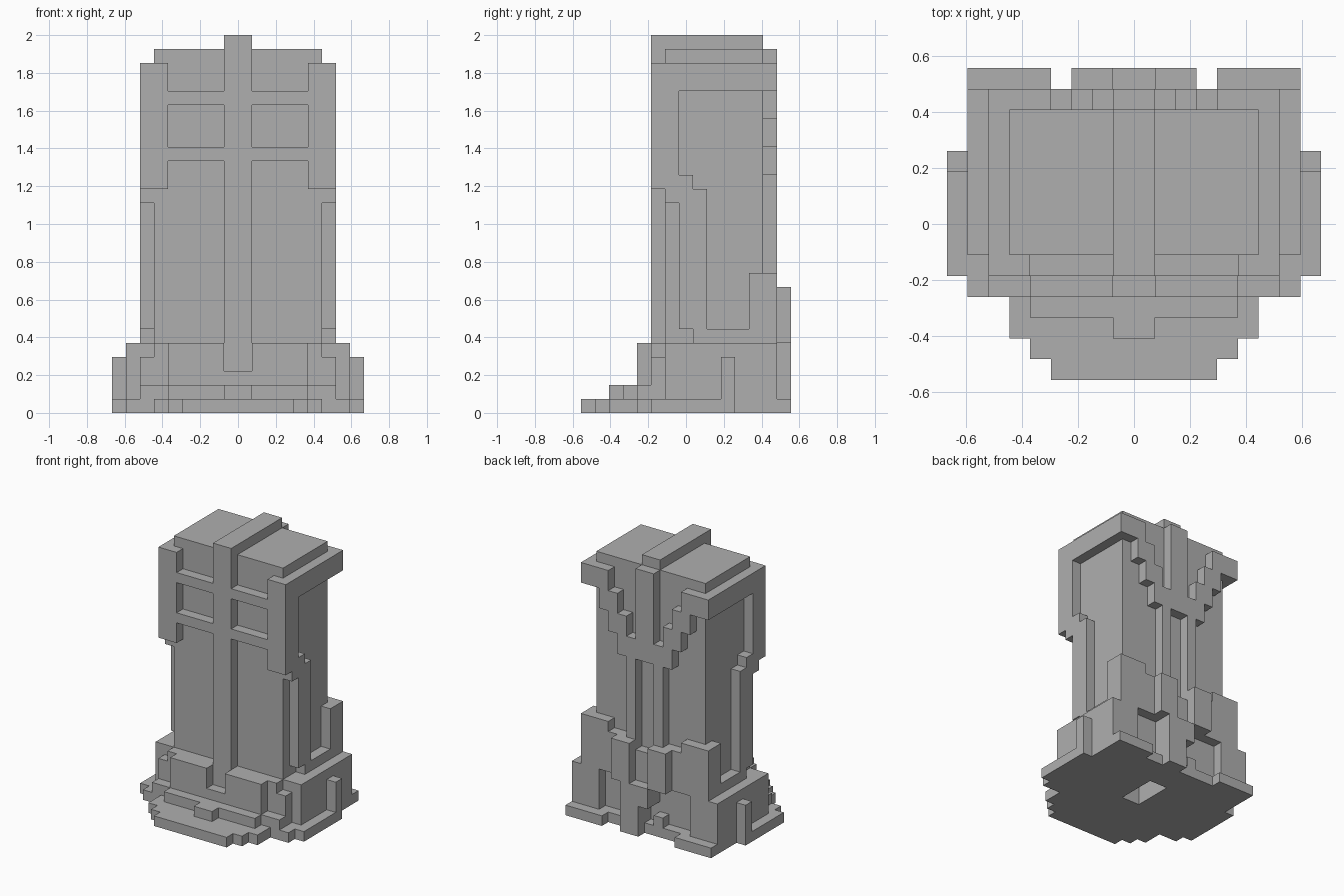
import bpy
import bmesh
from mathutils import Matrix, Vector

cube = bpy.data.objects.get("Cube")
if cube:
    bpy.data.objects.remove(cube)

U = 2 / 27       # size of one block
DEPTH = 15       # blocks from front to back

stone = bpy.data.materials.new("grey stone")
stone.use_nodes = True
GREY = (0.43, 0.43, 0.43, 1)
stone.diffuse_color = GREY
stone.node_tree.nodes["Principled BSDF"].inputs["Base Color"].default_value = GREY


def add_box(bm, x0, x1, y0, y1, z0, z1):
    centre = Vector((x0 + x1, y0 + y1 - DEPTH, z0 + z1)) * U / 2
    size = (x1 - x0, y1 - y0, z1 - z0)
    scale = Matrix.Diagonal((size[0] * U, size[1] * U, size[2] * U, 1))
    bmesh.ops.create_cube(bm, size=1, matrix=Matrix.Translation(centre) @ scale)


def part(name, boxes, mirror=False):
    """Join block-unit boxes (x0, x1, y0, y1, z0, z1) into one part."""
    bm = bmesh.new()
    for x0, x1, y0, y1, z0, z1 in boxes:
        add_box(bm, x0, x1, y0, y1, z0, z1)
        if mirror:
            add_box(bm, -x1, -x0, y0, y1, z0, z1)
    mesh = bpy.data.meshes.new(name)
    bm.to_mesh(mesh)
    bm.free()
    mesh.materials.append(stone)
    obj = bpy.data.objects.new(name, mesh)
    bpy.context.collection.objects.link(obj)


def ring(w, y0, y1, z0, z1):
    """Slab with a rectangular opening in its middle."""
    return [(-w, w, y0, 7, z0, z1), (-w, w, 11, y1, z0, z1),
            (-w, -1, 7, 11, z0, z1), (1, w, 7, 11, z0, z1)]


# Base and stepped front
part("base_plate", ring(8, 4, 14, 0, 1))
part("plinth", ring(8, 6, 13, 1, 5))
part("base_side_ledge", [(8, 9, 5, 11, 0, 1), (8, 9, 10, 11, 1, 4)], True)
part("base_back_ledge", [(4, 8, 14, 15, 0, 1)], True)
part("front_steps", [(-6, 6, 2, 4, 0, 1), (-5, 5, 1, 2, 0, 1), (-4, 4, 0, 1, 0, 1),
                     (-5, 5, 3, 4, 1, 2), (-1, 1, 2, 3, 1, 2)])
part("plinth_front", [(-7, 7, 5, 6, 1, 4), (-6, 6, 5, 6, 4, 5),
                      (-7, 7, 4, 5, 1, 2), (-5, 5, 4, 5, 2, 3)])
part("plinth_front_blocks", [(1, 5, 4, 5, 3, 5)], True)

# Main shaft and cap
part("shaft", [(-6, 6, 6, 13, 5, 26)])
part("top_beam", [(-1, 1, 5, 13, 26, 27)])

# Front lattice
part("front_centre_beam", [(-1, 1, 5, 6, 3, 27)])
part("front_cross_bars", [(-5, 5, 5, 6, z, z + 1) for z in (18, 22)])
part("front_posts", [(5, 7, 5, 6, 16, 25)], True)

# Raised frame on each side
part("side_frame", [(6, 7, 5, 14, 23, 25), (6, 7, 5, 7, 17, 23), (6, 7, 5, 8, 16, 17),
                    (6, 7, 6, 9, 15, 16), (6, 7, 7, 9, 6, 15), (6, 7, 8, 12, 5, 6),
                    (6, 7, 12, 14, 5, 10)], True)

# Stepped V with a central rib on the back
steps = [(4 - i, 5 - i, 13, 14, 21 - 2 * i, 25 - 2 * i) for i in range(4)]
part("back_v_arms", [(5, 7, 13, 14, 23, 25)] + steps, True)
part("back_rib", [(-1, 1, 13, 14, 17, 26)])
part("back_columns", [(1, 2, 13, 14, 5, 17)], True)

# Back of the base
part("back_corners", [(5, 8, 13, 14, 1, 5), (4, 7, 13, 14, 5, 10),
                      (3, 4, 13, 14, 5, 9)], True)
part("back_blocks", [(1, 3, 13, 15, 5, 9)], True)
part("back_sill", [(-1, 1, 13, 14, 5, 8), (-1, 1, 13, 15, 3, 5)])
part("back_pillar", [(0, 2, 13, 15, 0, 5)])
part("back_stub", [(-2, -1, 13, 14, 1, 2)])
